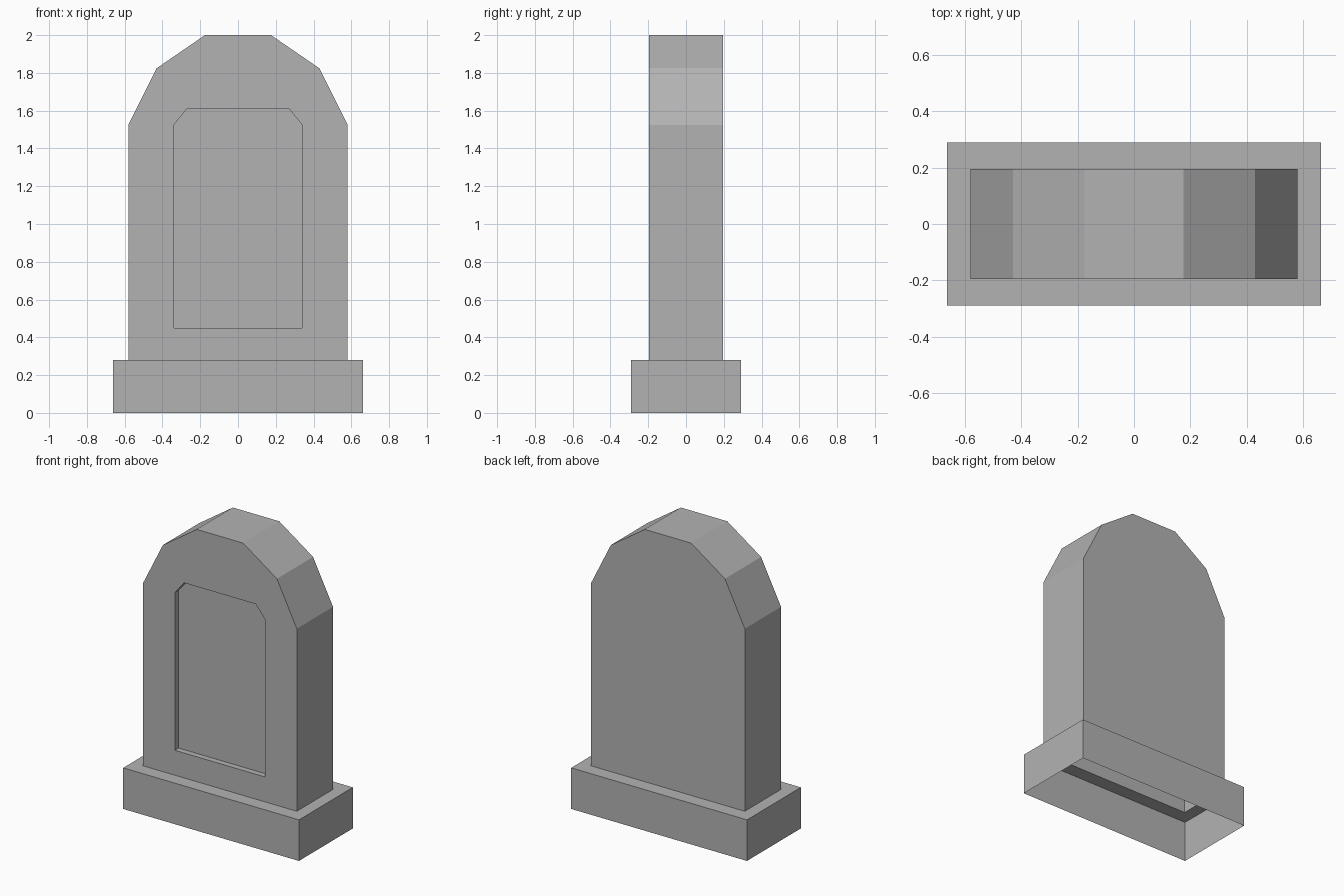
import bpy
import bmesh
from mathutils import Vector

if "Cube" in bpy.data.objects:
    bpy.data.objects.remove(bpy.data.objects["Cube"], do_unlink=True)

STONE = (0.45, 0.45, 0.45, 1.0)
stone = bpy.data.materials.new("grey_stone")
stone.use_nodes = True
stone.diffuse_color = STONE
stone.node_tree.nodes["Principled BSDF"].inputs["Base Color"].default_value = STONE

SLAB_X, SLAB_Y = 0.58, 0.195
BASE_X, BASE_Y, BASE_TOP = 0.663, 0.29, 0.28
RECESS = 0.04


def mirrored(half):
    """Closed outline from its +x half, listed bottom to top."""
    return half + [(-x, z) for x, z in reversed(half)]


def loop(bm, points):
    """Vertices and edges of a closed loop."""
    verts = [bm.verts.new(p) for p in points]
    edges = [bm.edges.new((v, verts[i - 1])) for i, v in enumerate(verts)]
    return verts, edges


def walls(bm, a, b, skip=()):
    """Quads joining two matching loops."""
    for i in range(len(a)):
        if i not in skip:
            bm.faces.new((a[i - 1], a[i], b[i], b[i - 1]))


def fill_between(bm, outer, inner, normal):
    """Flat face with a hole."""
    bmesh.ops.triangle_fill(bm, use_beauty=True, use_dissolve=False,
                            edges=outer + inner, normal=Vector(normal))


def finish(bm, name):
    bmesh.ops.recalc_face_normals(bm, faces=bm.faces[:])
    mesh = bpy.data.meshes.new(name)
    bm.to_mesh(mesh)
    bm.free()
    mesh.materials.append(stone)
    bpy.context.collection.objects.link(bpy.data.objects.new(name, mesh))


# Headstone: hollow slab with an angular arch, open underneath, panel sunk in front
outline = mirrored([(SLAB_X, BASE_TOP), (SLAB_X, 1.525), (0.43, 1.825), (0.175, 2.0)])
panel = mirrored([(0.34, 0.45), (0.34, 1.525), (0.27, 1.61)])
bm = bmesh.new()
front, front_edges = loop(bm, [(x, -SLAB_Y, z) for x, z in outline])
back, _ = loop(bm, [(x, SLAB_Y, z) for x, z in outline])
rim, rim_edges = loop(bm, [(x, -SLAB_Y, z) for x, z in panel])
sunk, _ = loop(bm, [(x, RECESS - SLAB_Y, z) for x, z in panel])
walls(bm, front, back, skip=(0,))
walls(bm, rim, sunk)
bm.faces.new(back)
bm.faces.new(sunk)
fill_between(bm, front_edges, rim_edges, (0, -1, 0))
finish(bm, "headstone")


# Plinth: four walls and a top ledge around the slab, open underneath
def rectangle(x, y, z):
    return [(x, -y, z), (x, y, z), (-x, y, z), (-x, -y, z)]


bm = bmesh.new()
foot, _ = loop(bm, rectangle(BASE_X, BASE_Y, 0))
top, _ = loop(bm, rectangle(BASE_X, BASE_Y, BASE_TOP))
inner, _ = loop(bm, rectangle(SLAB_X, SLAB_Y, BASE_TOP))
walls(bm, foot, top)
walls(bm, top, inner)
finish(bm, "plinth")
